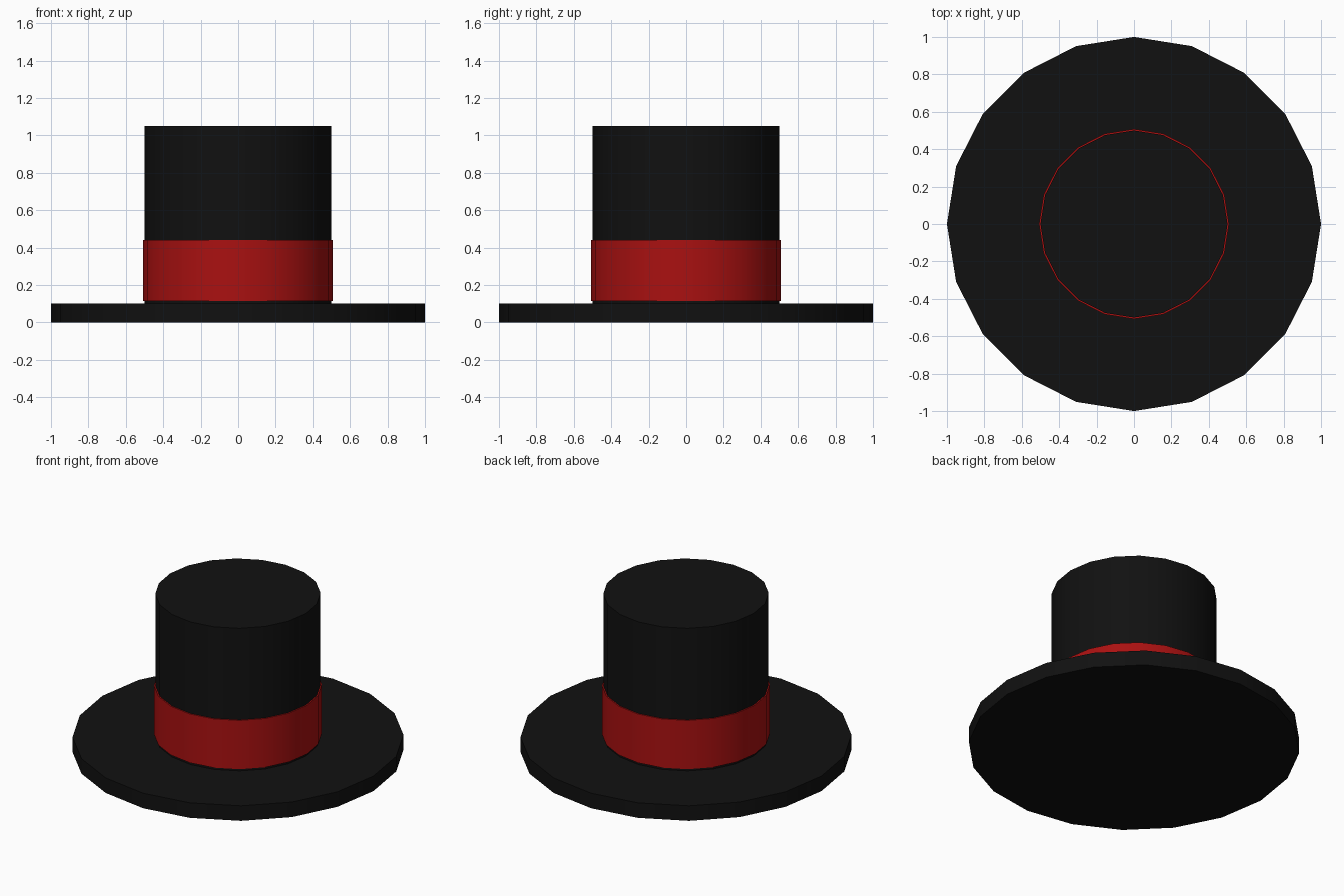
import bpy
import math

if "Cube" in bpy.data.objects:
    bpy.data.objects.remove(bpy.data.objects["Cube"])

SIDES = 20


def material(name, color):
    mat = bpy.data.materials.new(name)
    mat.diffuse_color = color
    mat.use_nodes = True
    mat.node_tree.nodes["Principled BSDF"].inputs["Base Color"].default_value = mat.diffuse_color
    return mat


def disc(name, radius, z0, z1, mat):
    """Capped cylinder between two heights, with a vertex on each axis."""
    bpy.ops.mesh.primitive_cylinder_add(
        vertices=SIDES, radius=radius, depth=z1 - z0,
        location=(0, 0, (z0 + z1) / 2))
    obj = bpy.context.object
    obj.name = name
    obj.data.materials.append(mat)
    bpy.ops.object.shade_smooth_by_angle(angle=math.radians(30))
    return obj


black = material("black_felt", (0.0055, 0.0055, 0.0055, 1))
red = material("red_ribbon", (0.4, 0.0055, 0.0055, 1))

# Wide flat brim
disc("brim", 1.0, 0.0, 0.10, black)
# Tall crown, sunk into the brim
disc("crown", 0.5, 0.05, 1.05, black)
# Ribbon band, just proud of the crown and clear of the brim
disc("band", 0.508, 0.115, 0.44, red)
